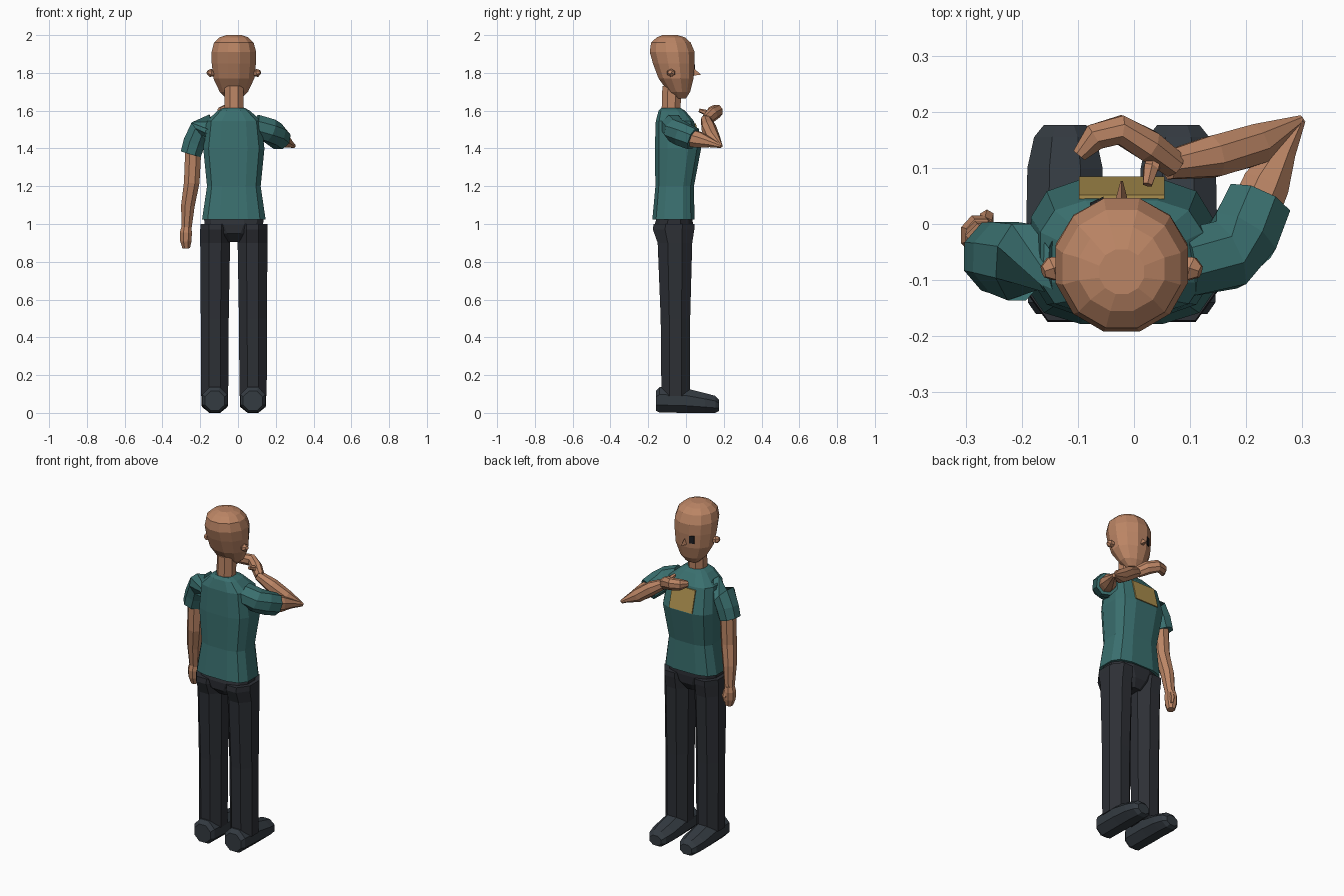
import bpy, bmesh, math
from mathutils import Vector

CX = -0.022  # body centre line


def material(name, rgb):
    m = bpy.data.materials.new(name)
    m.diffuse_color = (*rgb, 1)
    return m


SKIN = material("skin", (0.50, 0.235, 0.13))
SHIRT = material("teal shirt", (0.042, 0.16, 0.158))
PANTS = material("dark trousers", (0.026, 0.029, 0.036))
SHOE = material("slate shoes", (0.034, 0.043, 0.053))
BADGE = material("mustard patch", (0.40, 0.27, 0.075))
EYE = material("black eye", (0.012, 0.013, 0.016))


def skin_rings(name, rings, mat):
    """Bridge equal-length rings of points and cap both ends."""
    bm = bmesh.new()
    vs = [[bm.verts.new(p) for p in r] for r in rings]
    n = len(vs[0])
    for a, b in zip(vs, vs[1:]):
        for i in range(n):
            j = (i + 1) % n
            bm.faces.new((a[i], a[j], b[j], b[i]))
    bm.faces.new(vs[0][::-1])
    bm.faces.new(vs[-1])
    bmesh.ops.recalc_face_normals(bm, faces=bm.faces)
    me = bpy.data.meshes.new(name)
    bm.to_mesh(me)
    bm.free()
    me.materials.append(mat)
    ob = bpy.data.objects.new(name, me)
    bpy.context.collection.objects.link(ob)
    return ob


def unit_ring(n, p=1.0):
    """Ring with flat sides on the axes; p < 1 makes it boxier."""
    out = []
    for i in range(n):
        a = 2 * math.pi * (i + 0.5) / n
        c, s = math.cos(a), math.sin(a)
        k = math.cos(math.pi / n) ** p
        out.append((math.copysign(abs(c) ** p, c) / k, math.copysign(abs(s) ** p, s) / k))
    return out


def column(name, rows, n, mat, p=1.0):
    """rows: (z, x centre, back y, front y, x radius)"""
    rings = []
    for z, cx, y0, y1, rx in rows:
        rings.append([(cx + rx * u, (y0 + y1) / 2 + (y1 - y0) / 2 * v, z) for u, v in unit_ring(n, p)])
    return skin_rings(name, rings, mat)


def tube(name, path, n, mat, flat=1.0):
    """path: (x, y, z, radius); flat scales the section's second axis."""
    pts = [Vector(p[:3]) for p in path]
    rings = []
    for i, p in enumerate(pts):
        t = (pts[min(i + 1, len(pts) - 1)] - pts[max(i - 1, 0)]).normalized()
        ref = Vector((0, 1, 0)) if abs(t.z) > 0.6 else Vector((0, 0, 1))
        a = t.cross(ref).normalized()
        b = a.cross(t)
        r = path[i][3]
        rings.append([p + a * (r * u) + b * (r * flat * v) for u, v in unit_ring(n)])
    return skin_rings(name, rings, mat)


# Head, neck
column("head", [
    (1.665, CX, -0.06, 0.0, 0.04),
    (1.70, CX, -0.095, 0.022, 0.075),
    (1.77, CX, -0.145, 0.04, 0.108),
    (1.85, CX, -0.175, 0.046, 0.117),
    (1.91, CX, -0.192, 0.046, 0.118),
    (1.96, CX, -0.185, 0.025, 0.105),
    (1.988, CX, -0.155, -0.005, 0.076),
    (2.0, CX, -0.125, -0.045, 0.04)], 12, SKIN)
column("neck", [(1.57, CX, -0.13, -0.03, 0.05), (1.73, CX, -0.125, -0.025, 0.05)], 8, SKIN)

# Ears and nose
for side, label in ((-1, "left"), (1, "right")):
    tube(label + "_ear", [
        (CX + side * 0.095, -0.07, 1.795, 0.012),
        (CX + side * 0.125, -0.08, 1.80, 0.021),
        (CX + side * 0.14, -0.085, 1.805, 0.010)], 6, SKIN, 0.9)
skin_rings("nose", [
    [(CX - 0.013, 0.035, 1.785), (CX + 0.013, 0.035, 1.785), (CX, 0.035, 1.83)],
    [(CX - 0.002, 0.077, 1.79), (CX + 0.002, 0.077, 1.79), (CX, 0.077, 1.793)]], SKIN)

# Single painted eye, a thin plate on the face
skin_rings("eye", [
    [(CX - 0.056, y - 0.011, 1.80), (CX - 0.032, y, 1.80),
     (CX - 0.032, y + 0.002, 1.845), (CX - 0.056, y - 0.009, 1.845)]
    for y in (0.040, 0.047)], EYE)

# Shirt body
column("shirt_body", [
    (1.025, CX, -0.178, 0.045, 0.168),
    (1.20, CX, -0.162, 0.042, 0.142),
    (1.40, CX, -0.165, 0.080, 0.162),
    (1.545, CX, -0.16, 0.042, 0.145),
    (1.60, CX, -0.145, -0.005, 0.085),
    (1.615, CX, -0.13, -0.03, 0.055)], 12, SHIRT, 0.62)

# Chest patch
skin_rings("chest_patch", [
    [(CX - 0.076, 0.079 + d, 1.405), (CX + 0.076, 0.079 + d, 1.405),
     (CX + 0.076, 0.046 + d, 1.532), (CX - 0.076, 0.046 + d, 1.532)]
    for d in (-0.001, 0.006)], BADGE)

# Hanging arm
tube("left_sleeve", [
    (-0.13, -0.07, 1.515, 0.062), (-0.205, -0.068, 1.49, 0.062),
    (-0.232, -0.06, 1.43, 0.058), (-0.25, -0.058, 1.37, 0.055)], 8, SHIRT, 1.1)
tube("left_arm", [
    (-0.235, -0.06, 1.43, 0.043), (-0.245, -0.055, 1.22, 0.041),
    (-0.265, -0.035, 1.10, 0.036), (-0.273, -0.02, 0.97, 0.026)], 8, SKIN)
tube("left_hand", [
    (-0.273, -0.02, 0.985, 0.026), (-0.276, -0.02, 0.955, 0.032),
    (-0.276, -0.018, 0.91, 0.03), (-0.274, -0.015, 0.872, 0.02)], 8, SKIN, 1.1)
tube("left_thumb", [
    (-0.265, 0.0, 0.965, 0.012), (-0.262, 0.012, 0.93, 0.012), (-0.262, 0.008, 0.90, 0.007)], 6, SKIN)

# Raised arm
tube("right_sleeve", [
    (0.09, -0.07, 1.52, 0.06), (0.165, -0.055, 1.495, 0.062),
    (0.195, -0.02, 1.475, 0.062), (0.222, 0.04, 1.45, 0.058)], 8, SHIRT)
tube("right_upper_arm", [
    (0.205, 0.0, 1.46, 0.045), (0.235, 0.07, 1.445, 0.042),
    (0.265, 0.13, 1.43, 0.024), (0.296, 0.186, 1.412, 0.010)], 8, SKIN)
tube("right_forearm", [
    (0.299, 0.186, 1.412, 0.008), (0.22, 0.142, 1.455, 0.036),
    (0.14, 0.12, 1.51, 0.037), (0.06, 0.105, 1.555, 0.025)], 8, SKIN)
tube("right_hand", [
    (0.07, 0.107, 1.55, 0.024), (0.025, 0.14, 1.58, 0.028), (-0.025, 0.168, 1.597, 0.026),
    (-0.07, 0.155, 1.60, 0.024), (-0.098, 0.122, 1.60, 0.013)], 8, SKIN, 1.25)
tube("right_thumb", [
    (0.045, 0.125, 1.57, 0.014), (0.03, 0.10, 1.592, 0.013), (0.024, 0.07, 1.602, 0.008)], 6, SKIN)

# Pelvis
column("pelvis", [
    (0.905, CX, -0.115, 0.0, 0.05), (0.95, CX, -0.16, 0.03, 0.10),
    (1.0, CX, -0.165, 0.036, 0.155), (1.035, CX, -0.155, 0.035, 0.158)], 12, PANTS, 0.8)

# Legs and shoes
for side, label in ((-1, "left"), (1, "right")):
    lx = CX + side * 0.101
    column(label + "_leg", [
        (0.09, lx + side * 0.001, -0.13, 0.02, 0.072),
        (0.50, lx, -0.134, 0.022, 0.074),
        (0.90, lx - side * 0.002, -0.15, 0.033, 0.079),
        (0.97, lx - side * 0.002, -0.175, 0.044, 0.079),
        (1.0, lx - side * 0.002, -0.172, 0.045, 0.078)], 8, PANTS)
    # y, bottom, top, half width
    rows = [(-0.16, 0.012, 0.115, 0.052), (-0.14, 0.002, 0.137, 0.066), (0.0, 0.0, 0.13, 0.069),
            (0.10, 0.0, 0.105, 0.067), (0.155, 0.0, 0.09, 0.055), (0.176, 0.01, 0.068, 0.038)]
    skin_rings(label + "_shoe", [
        [(lx + w * u, y, (b + t) / 2 + (t - b) / 2 * v) for u, v in unit_ring(8)]
        for y, b, t, w in rows], SHOE)
